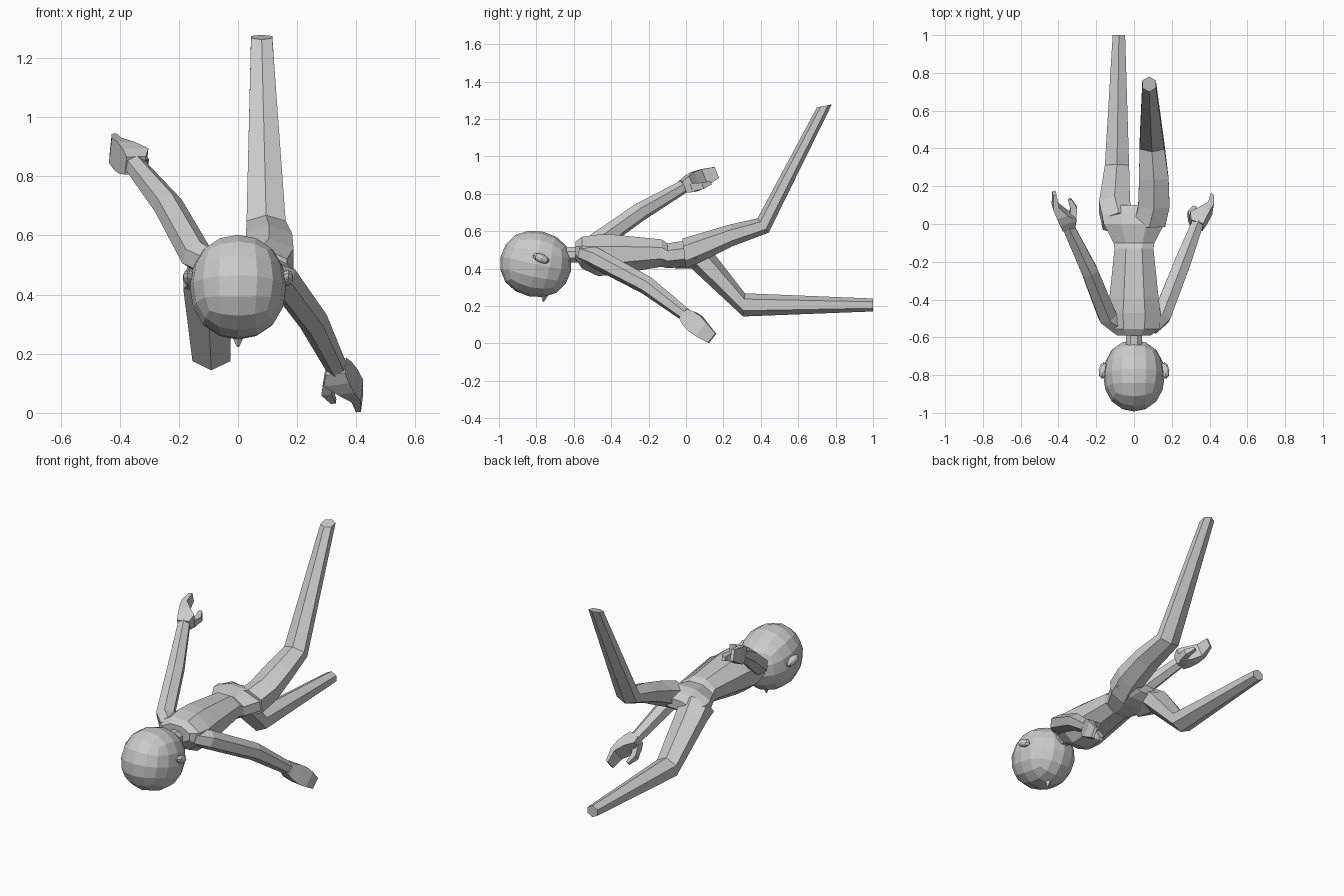
import bpy, bmesh
from math import sin, cos, pi, radians
from mathutils import Vector as V

if "Cube" in bpy.data.objects:
    bpy.data.objects.remove(bpy.data.objects["Cube"])


def loft(name, rings, n=6, phase=pi / 2):
    """Skin rings given as (centre, half-axis U, half-axis W)."""
    bm = bmesh.new()
    loops = []
    for c, u, w in rings:
        loops.append([bm.verts.new(V(c) + V(u) * cos(phase + 2 * pi * i / n)
                                   + V(w) * sin(phase + 2 * pi * i / n)) for i in range(n)])
    for a, b in zip(loops, loops[1:]):
        for i in range(n):
            j = (i + 1) % n
            bm.faces.new((a[i], a[j], b[j], b[i]))
    bm.faces.new(loops[0])
    bm.faces.new(loops[-1])
    bmesh.ops.recalc_face_normals(bm, faces=bm.faces)
    me = bpy.data.meshes.new(name)
    bm.to_mesh(me)
    bm.free()
    ob = bpy.data.objects.new(name, me)
    bpy.context.collection.objects.link(ob)
    return ob


def limb(name, pts, radii, n=6):
    """Tube along points, rings mitred at the joints."""
    pts = [V(p) for p in pts]
    rings = []
    for i, p in enumerate(pts):
        a, b = pts[max(i - 1, 0)], pts[min(i + 1, len(pts) - 1)]
        d = (b - a).normalized()
        u = d.cross(V((0, 0, 1))).normalized()
        rings.append((p, u * radii[i], u.cross(d) * radii[i]))
    return loft(name, rings, n)


def leg(name, sections):
    """Sections: (centre x, half width, top (y, z), bottom (y, z))."""
    rings = []
    for cx, hw, t, b in sections:
        top, bot = V((cx, *t)), V((cx, *b))
        rings.append(((top + bot) / 2, (hw / 0.866, 0, 0), (top - bot) / 2))
    return loft(name, rings)


def hand(name, wrist, d, b, side):
    """Mitten hand: d along the fingers, b across the palm."""
    o, d, b = V(wrist), V(d).normalized(), V(b).normalized()
    t = d.cross(b).normalized()
    if t.x * side < 0:
        t = -t
    q = 2 ** 0.5
    spec = [(-.01, 0, .032, .034), (.03, -.008, .046, .046), (.075, .012, .052, .03),
            (.13, .03, .046, .016), (.2, .014, .032, .009)]
    loft(name, [(o + d * l + t * s, b * bw * q, t * th * q) for l, s, bw, th in spec], 4, pi / 4)
    thumb = [(.02, -.03, -.015, .022), (.075, -.058, -.028, .018), (.13, -.052, -.032, .009)]
    loft(name + "_thumb", [(o + d * l + t * s + b * k, b * r * q, t * r * q)
                           for l, s, k, r in thumb], 4, pi / 4)


# torso and pelvis: (y, half width, top z, bottom z)
body = [(-.59, .09, .545, .45), (-.555, .135, .57, .40), (-.47, .14, .582, .36),
        (-.39, .13, .582, .367), (-.13, .103, .556, .41), (-.10, .108, .535, .402),
        (.0, .16, .55, .41), (.055, .17, .535, .425), (.10, .09, .51, .455)]
k = 1 / cos(pi / 8)
loft("torso", [((0, y, (a + b) / 2), (w * k, 0, 0), (0, 0, (a - b) / 2 * k))
               for y, w, a, b in body], 8, pi / 8)

# legs
leg("lowered_leg", [(-.08, .085, (.06, .54), (-.06, .40)),
                    (-.103, .082, (.15, .48), (.03, .40)),
                    (-.09, .064, (.315, .268), (.305, .144)),
                    (-.08, .033, (1, .24), (1, .171))])
leg("raised_leg", [(.08, .085, (-.02, .56), (.0, .40)),
                   (.105, .083, (.08, .59), (.11, .45)),
                   (.105, .078, (.235, .636), (.25, .52)),
                   (.095, .066, (.382, .668), (.442, .592)),
                   (.08, .036, (.70, 1.262), (.78, 1.278))])

# arms and hands
limb("raised_arm", [(-.09, -.535, .50), (-.14, -.49, .53), (-.235, -.25, .70), (-.35, -.01, .84)],
     [.05, .055, .05, .036])
limb("lowered_arm", [(.09, -.545, .485), (.145, -.49, .46), (.255, -.21, .31), (.335, 0, .15)],
     [.05, .055, .05, .036])
hand("raised_hand", (-.35, -.01, .84), (-.29, .88, .37), (.1, -.36, .93), -1)
hand("lowered_hand", (.335, 0, .15), (.31, .72, -.62), (.1, .62, .78), 1)

# neck
loft("neck", [((0, y, .475), (.047, 0, 0), (0, 0, .045)) for y in (-.72, -.56)], 8, pi / 8)

# head: cube rounded by subdivision
bpy.ops.mesh.primitive_cube_add(size=2, location=(0, -.803, .425), rotation=(radians(-12), 0, 0))
head = bpy.context.object
head.name = "head"
head.scale = (.163 / .84, .192 / .84, .177 / .84)
sub = head.modifiers.new("round", 'SUBSURF')
sub.levels = sub.render_levels = 2

# ears
for s in (-1, 1):
    bpy.ops.mesh.primitive_uv_sphere_add(segments=8, ring_count=6, radius=1,
                                         location=(s * .165, -.775, .455),
                                         rotation=(radians(-22), 0, s * radians(8)))
    ear = bpy.context.object
    ear.name = "ear"
    ear.scale = (.022, .048, .023)

# nose
bpy.ops.mesh.primitive_cone_add(vertices=4, radius1=.022, radius2=.004, depth=.04,
                                location=(0, -.76, .243), rotation=(radians(170), 0, 0))
bpy.context.object.name = "nose"
